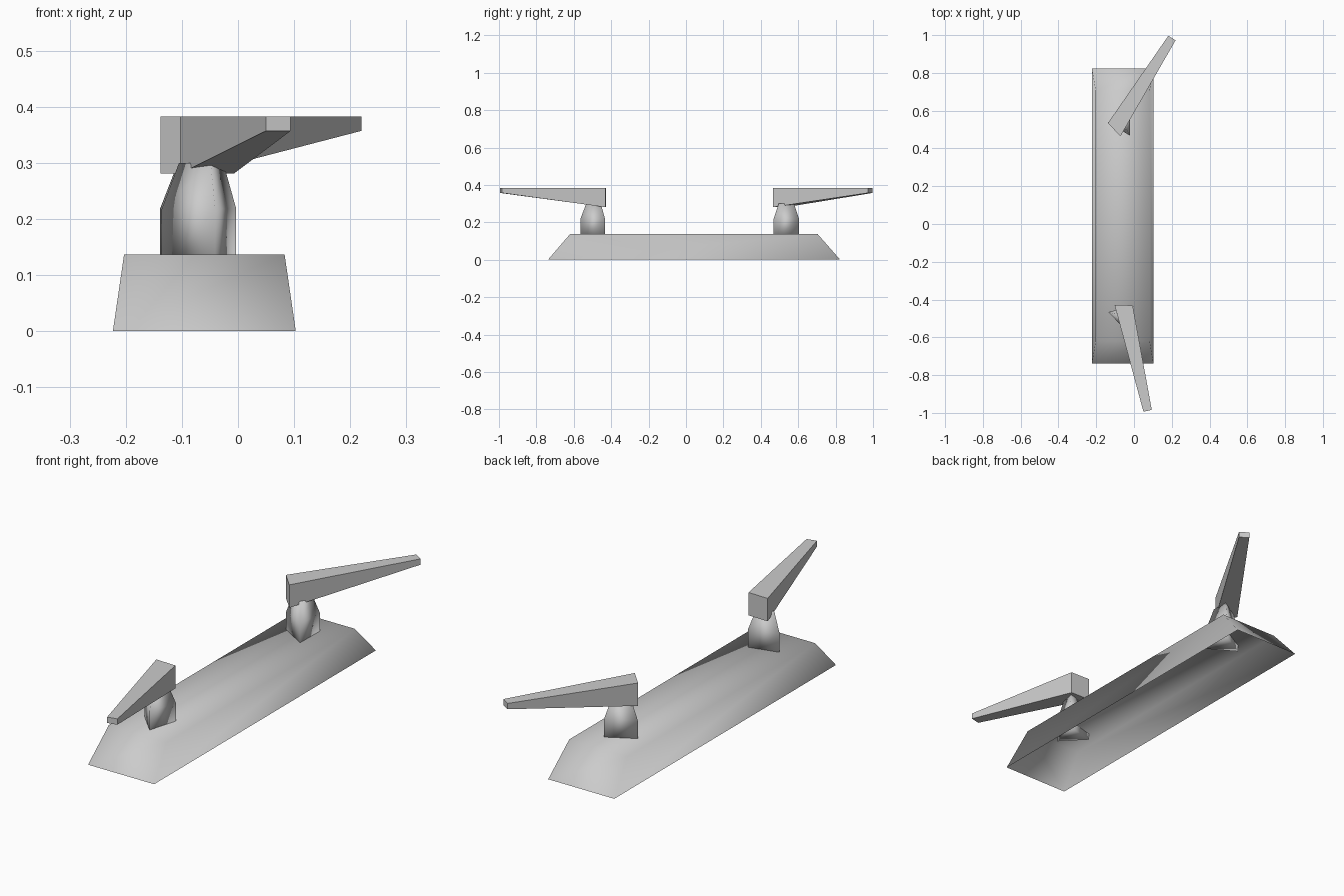
import bpy, math
from mathutils import Matrix

if "Cube" in bpy.data.objects:
    bpy.data.objects.remove(bpy.data.objects["Cube"])


def make(name, verts, faces, smooth=False):
    me = bpy.data.meshes.new(name)
    me.from_pydata(verts, [], faces)
    for p in me.polygons:
        p.use_smooth = smooth
    ob = bpy.data.objects.new(name, me)
    bpy.context.collection.objects.link(ob)
    return ob


def loft(name, rings, cap_start=True, cap_end=True, smooth=False):
    """Skin matching counter-clockwise rings, listed from bottom to top."""
    n = len(rings[0])
    verts = [v for r in rings for v in r]
    faces = []
    for k in range(len(rings) - 1):
        a, b = k * n, (k + 1) * n
        for i in range(n):
            j = (i + 1) % n
            faces.append((a + i, a + j, b + j, b + i))
    if cap_start:
        faces.append(tuple(reversed(range(n))))
    if cap_end:
        faces.append(tuple(range(len(verts) - n, len(verts))))
    return make(name, verts, faces, smooth)


def rect(x0, x1, y0, y1, z):
    return [(x0, y0, z), (x1, y0, z), (x1, y1, z), (x0, y1, z)]


def triangle(r, z):
    return [(r * math.cos(a), r * math.sin(a), z)
            for a in (math.radians(44 + 120 * i) for i in range(3))]


# Base: tapered plate, hollow and open underneath
loft("base", [rect(-0.223, 0.103, -0.738, 0.824, 0),
              rect(-0.203, 0.083, -0.62, 0.704, 0.137)],
     cap_start=False, smooth=True)

# Handle outline: tip left, tip right, hub right, hub left
outline = [(0.11, -0.506), (0.154, -0.496), (0.053, 0.057), (-0.043, 0.06)]
under = [0.357, 0.357, 0.281, 0.281]

# The same three-sided stem and tapering lever at each end, turned differently
for side, y, turn in (("front", -0.488, 0), ("back", 0.537, 135)):
    place = Matrix.Translation((-0.06, y, 0)) @ Matrix.Rotation(math.radians(turn), 4, 'Z')
    stem = loft(side + "_stem", [triangle(0.079, 0.108), triangle(0.079, 0.218),
                                 triangle(0.047, 0.3)], smooth=True)
    lever = loft(side + "_lever", [[(p[0], p[1], z) for p, z in zip(outline, under)],
                                   [(p[0], p[1], 0.383) for p in outline]])
    for ob in (stem, lever):
        ob.data.transform(place)
